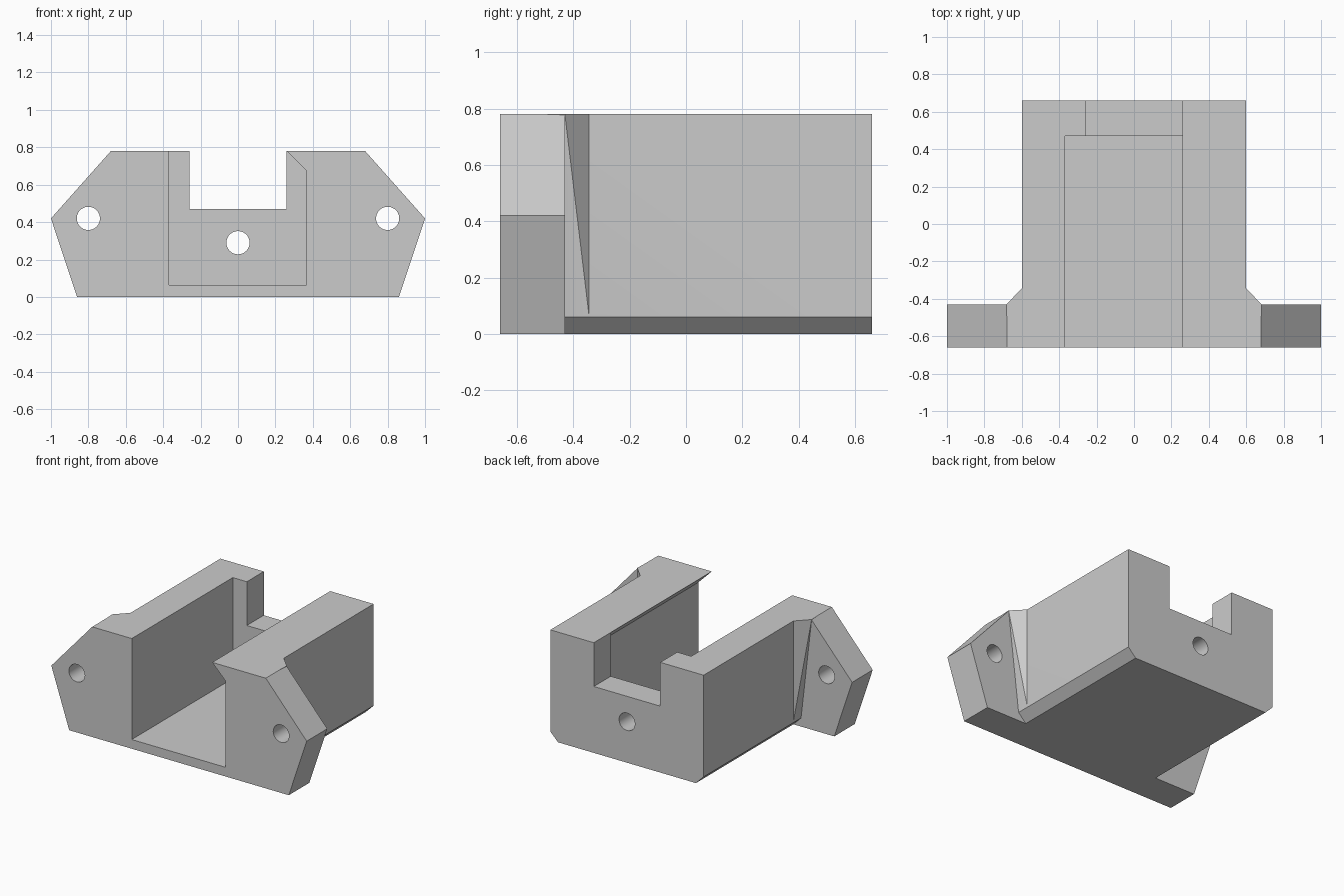
import bpy
import bmesh
from math import radians
from mathutils import Matrix

cube = bpy.data.objects.get("Cube")
if cube:
    bpy.data.objects.remove(cube, do_unlink=True)

grey = bpy.data.materials.new("plain grey")
grey.use_nodes = True
grey.diffuse_color = (0.6, 0.6, 0.6, 1)
grey.node_tree.nodes["Principled BSDF"].inputs["Base Color"].default_value = (0.6, 0.6, 0.6, 1)

FRONT, BACK, FLANGE_BACK, TOP = -0.66, 0.66, -0.43, 0.78


def add_object(name, bm):
    bmesh.ops.recalc_face_normals(bm, faces=bm.faces[:])
    mesh = bpy.data.meshes.new(name)
    bm.to_mesh(mesh)
    bm.free()
    mesh.materials.append(grey)
    obj = bpy.data.objects.new(name, mesh)
    bpy.context.collection.objects.link(obj)
    return obj


def prism(name, profile, y0, y1):
    """Extrude an x-z outline along y."""
    bm = bmesh.new()
    face = bm.faces.new([bm.verts.new((x, y0, z)) for x, z in profile])
    new = bmesh.ops.extrude_face_region(bm, geom=[face])["geom"]
    verts = [g for g in new if isinstance(g, bmesh.types.BMVert)]
    bmesh.ops.translate(bm, vec=(0, y1 - y0, 0), verts=verts)
    return add_object(name, bm)


def hull(name, points):
    bm = bmesh.new()
    verts = [bm.verts.new(p) for p in points]
    bmesh.ops.convex_hull(bm, input=verts)
    return add_object(name, bm)


def hole(name, x, z, y0, y1):
    bm = bmesh.new()
    turn = Matrix.Translation((x, (y0 + y1) / 2, z)) @ Matrix.Rotation(radians(90), 4, 'X')
    bmesh.ops.create_cone(bm, cap_ends=True, segments=48, radius1=0.062, radius2=0.062,
                          depth=y1 - y0, matrix=turn)
    return add_object(name, bm)


def combine(target, tool, operation):
    mod = target.modifiers.new(tool.name, 'BOOLEAN')
    mod.operation = operation
    mod.solver = 'EXACT'
    mod.object = tool
    bpy.context.view_layer.objects.active = target
    bpy.ops.object.modifier_apply(modifier=mod.name)
    bpy.data.objects.remove(tool, do_unlink=True)


def mirrored(half):
    return half + [(-x, z) for x, z in reversed(half)]


# Six-sided mounting flange
bracket = prism("bracket_body", mirrored([(0.86, 0), (1, 0.42), (0.68, TOP)]), FRONT, FLANGE_BACK)

# Block behind it, with chamfered lower edges
block = prism("block", mirrored([(0.54, 0), (0.6, 0.06), (0.6, TOP)]), -0.55, BACK)
combine(bracket, block, 'UNION')

# Tapered gussets between flange and block
for s in (1, -1):
    gusset = hull("gusset", [
        (s * 0.683, FLANGE_BACK, TOP), (s * 0.6, -0.345, TOP), (s * 0.6, -0.345, 0.07),
        (s * 0.6, FLANGE_BACK, 0.06), (s * 0.68, -0.5, TOP), (s * 0.6, -0.5, 0.06),
        (s * 0.5, -0.5, TOP), (s * 0.5, -0.5, 0.06),
        (s * 0.5, -0.345, TOP), (s * 0.5, -0.345, 0.07)])
    combine(bracket, gusset, 'UNION')

# Open-fronted pocket with an overhanging lip on the left
pocket = prism("pocket", [(-0.37, 0.065), (0.365, 0.065), (0.365, 0.675), (0.26, TOP),
                          (0.26, 1), (-0.37, 1)], -0.8, 0.47)
combine(bracket, pocket, 'DIFFERENCE')

# Notch in the back wall
notch = prism("notch", mirrored([(0.26, 0.47), (0.26, 1)]), 0.4, 0.8)
combine(bracket, notch, 'DIFFERENCE')

# Screw holes in the flange and back wall
for x, z, y0, y1 in ((-0.8, 0.42, -0.8, -0.3), (0.8, 0.42, -0.8, -0.3), (0, 0.29, 0.3, 0.8)):
    combine(bracket, hole("hole", x, z, y0, y1), 'DIFFERENCE')

bpy.ops.object.select_all(action='DESELECT')
bracket.select_set(True)
bpy.context.view_layer.objects.active = bracket
bpy.ops.object.shade_smooth_by_angle(angle=radians(20))
